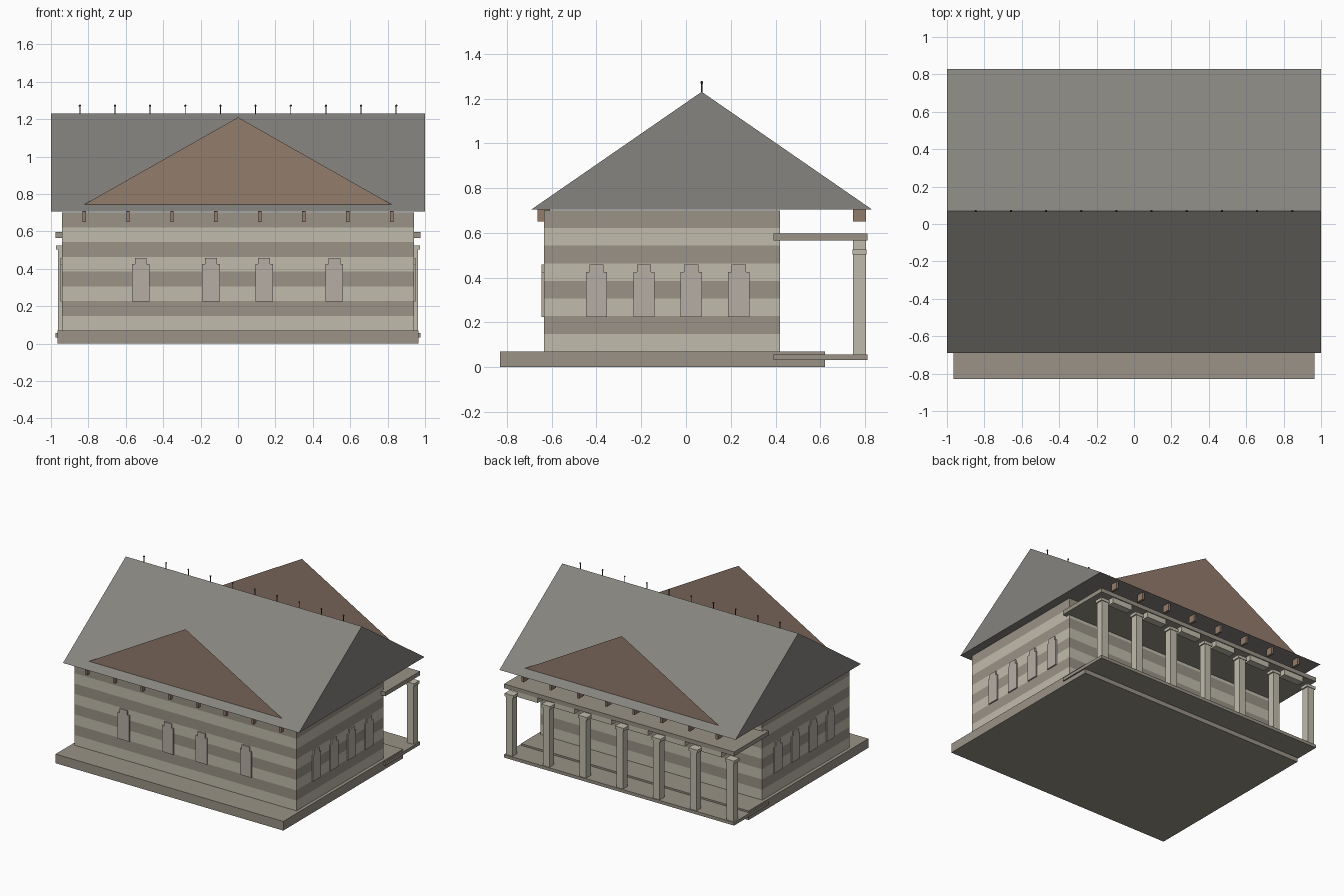
import bpy, bmesh
from mathutils import Matrix

if "Cube" in bpy.data.objects:
    bpy.data.objects.remove(bpy.data.objects["Cube"])


def material(name, rgb):
    m = bpy.data.materials.new(name)
    m.diffuse_color = (*rgb, 1)
    m.use_nodes = True
    m.node_tree.nodes["Principled BSDF"].inputs["Base Color"].default_value = m.diffuse_color
    return m


LIGHT = material("light_stone", (0.53, 0.50, 0.41))
DARK = material("dark_stone", (0.32, 0.29, 0.24))
SLATE = material("slate", (0.24, 0.23, 0.21))
BROWN = material("terracotta", (0.29, 0.20, 0.15))
PANEL = material("window_stone", (0.46, 0.42, 0.37))
BLACK = material("iron", (0.05, 0.05, 0.05))


def finish(name, bm, mat):
    bmesh.ops.recalc_face_normals(bm, faces=bm.faces)
    mesh = bpy.data.meshes.new(name)
    bm.to_mesh(mesh)
    bm.free()
    mesh.materials.append(mat)
    ob = bpy.data.objects.new(name, mesh)
    bpy.context.collection.objects.link(ob)
    return ob


def boxes(name, specs, mat):
    """Each spec is ((x0, x1), (y0, y1), (z0, z1))."""
    bm = bmesh.new()
    for spec in specs:
        size = [b - a for a, b in spec]
        mid = [(a + b) / 2 for a, b in spec]
        bmesh.ops.create_cube(bm, size=1, matrix=Matrix.Translation(mid) @ Matrix.Diagonal((*size, 1)))
    return finish(name, bm, mat)


def prism(name, outline, offset, mat):
    """Extrude a planar outline by offset (None leaves a flat sheet)."""
    bm = bmesh.new()
    face = bm.faces.new([bm.verts.new(p) for p in outline])
    if offset:
        out = bmesh.ops.extrude_face_region(bm, geom=[face], use_keep_orig=True)
        verts = [g for g in out["geom"] if isinstance(g, bmesh.types.BMVert)]
        bmesh.ops.translate(bm, vec=offset, verts=verts)
    return finish(name, bm, mat)


def span(c, w):
    return (c - w / 2, c + w / 2)


# Base plinth
boxes("base", [((-0.965, 0.965), (-0.83, 0.62), (0, 0.07))], DARK)

# Striped walls, eight courses
h = 0.63 / 8
for i in range(8):
    z = 0.07 + i * h
    boxes(f"wall_course_{i + 1}", [((-0.94, 0.94), (-0.635, 0.42), (z, z + h))], DARK if i % 2 else LIGHT)

# Gabled roof
prism("roof", [(-1, -0.69, 0.705), (-1, 0.83, 0.705), (-1, 0.07, 1.23)], (2, 0, 0), SLATE)

# Flat pediments and eave brackets, front and back
for side, y in (("front", -0.635), ("back", 0.775)):
    prism(f"{side}_pediment", [(-0.82, y, 0.745), (0.82, y, 0.745), (0, y, 1.21)], None, BROWN)
    boxes(f"{side}_brackets",
          [(span(-0.823 + i * 0.235, 0.018), span(y, 0.056), (0.65, 0.71)) for i in range(8)], BROWN)

# Stepped window panels
half = [(0.0475, 0.225), (0.0475, 0.425), (0.032, 0.425), (0.032, 0.458)]
shape = half + [(-a, z) for a, z in reversed(half)]
for i, x in enumerate((-0.52, -0.145, 0.14, 0.515)):
    prism(f"front_window_{i + 1}", [(x + a, -0.63, z) for a, z in shape], (0, -0.015, 0), PANEL)
for i, y in enumerate((-0.4, -0.188, 0.024, 0.236)):
    for side, s in (("left", -1), ("right", 1)):
        prism(f"{side}_window_{i + 1}", [(s * 0.935, y + a, z) for a, z in shape], (s * 0.015, 0, 0), PANEL)

# Rear portico: floor and ceiling slabs
for name, z in (("portico_floor", (0.033, 0.057)), ("portico_ceiling", (0.565, 0.597))):
    boxes(name, [((-0.975, 0.975), (0.39, 0.81), z)], DARK)

# Columns with capitals, and lintel blocks over the bays
step = 1.87 / 6
xs = [-0.935 + i * step for i in range(7)]
boxes("portico_columns", [(span(x, 0.056), span(0.775, 0.056), (0.055, 0.51)) for x in xs], LIGHT)
boxes("portico_capitals", [(span(x, 0.075), span(0.775, 0.064), (0.503, 0.525)) for x in xs], LIGHT)
boxes("portico_lintels", [(span(x + step / 2, 0.17), span(0.775, 0.056), (0.523, 0.566)) for x in xs[:-1]], LIGHT)

# Ridge finials
bm = bmesh.new()
for i in range(10):
    x = -0.846 + i * 0.188
    bmesh.ops.create_cone(bm, segments=6, radius1=0.003, radius2=0.003, depth=0.055, cap_ends=True,
                          matrix=Matrix.Translation((x, 0.07, 1.2475)))
    bmesh.ops.create_icosphere(bm, subdivisions=1, radius=0.007, matrix=Matrix.Translation((x, 0.07, 1.272)))
finish("ridge_finials", bm, BLACK)
